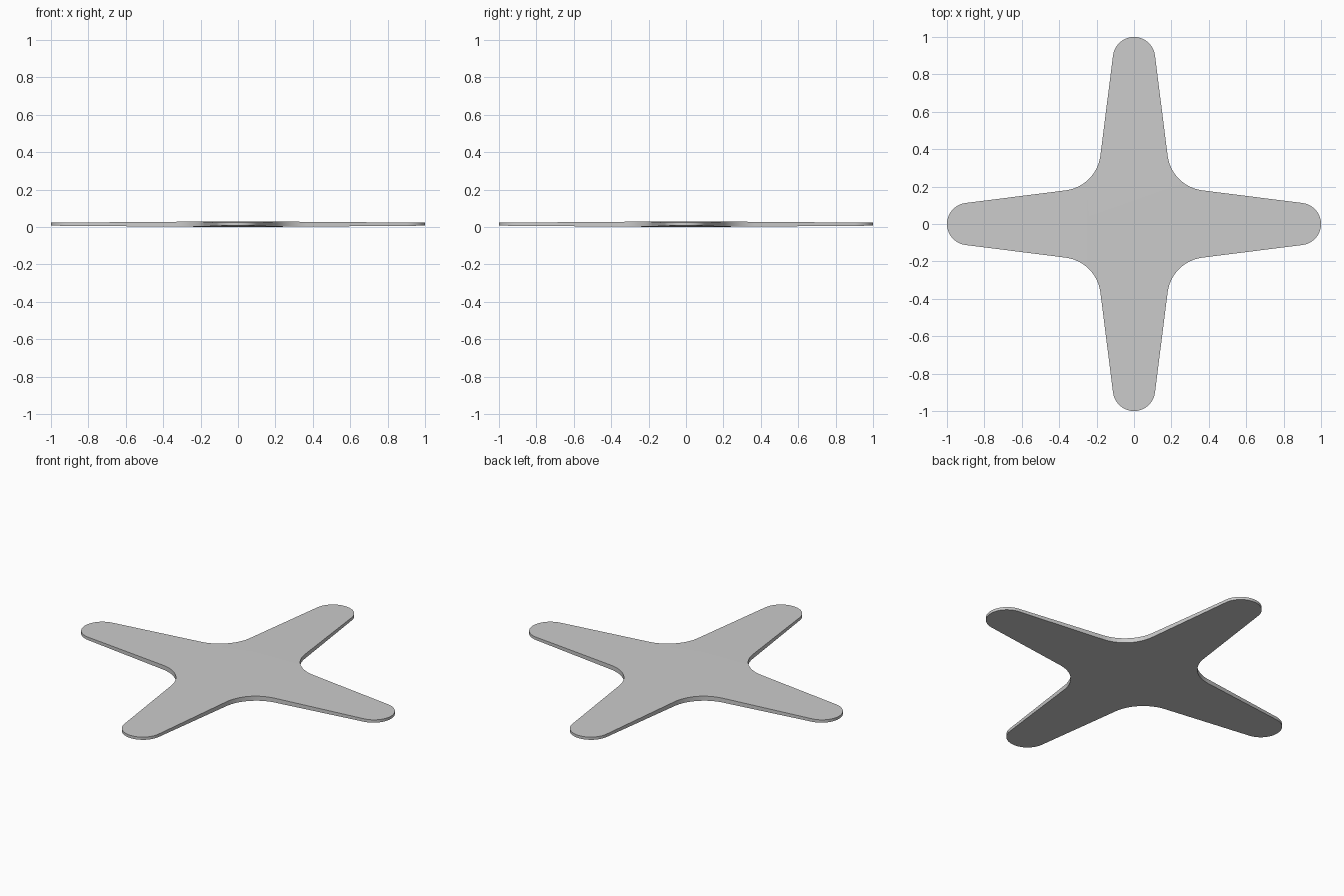
import bpy, bmesh
from math import sin, cos, radians
from mathutils import Matrix

if "Cube" in bpy.data.objects:
    bpy.data.objects.remove(bpy.data.objects["Cube"])

TIP_R = 0.113                    # rounded arm end
FILLET_R, FILLET_C = 0.215, 0.393  # concave blend between arms
TAPER = radians(7.3)             # arm side angle
MID, ROOT_H, END_H = 0.0155, 0.0155, 0.008


def half_height(x):
    return ROOT_H + (END_H - ROOT_H) * x


# Half outline of the +x arm, from the diagonal notch to the tip
half = []
for i in range(9):
    a = radians(225) + (radians(270) - TAPER - radians(225)) * i / 8
    half.append((FILLET_C + FILLET_R * cos(a), FILLET_C + FILLET_R * sin(a)))
for i in range(11):
    a = (radians(90) - TAPER) * (1 - i / 10)
    half.append((1 - TIP_R + TIP_R * cos(a), TIP_R * sin(a)))
outline = half + [(x, -y) for x, y in reversed(half[:-1])]

# One tapered arm wedge, repeated four times round the centre
bm = bmesh.new()
for k in range(4):
    turn = Matrix.Rotation(radians(90 * k), 4, 'Z')
    layers = []
    for side in (1, -1):
        ring = []
        for x, y in [(0, 0)] + outline:
            v = bm.verts.new((x, y, MID + side * half_height(x)))
            v.co = turn @ v.co
            ring.append(v)
        bm.faces.new(ring)
        layers.append(ring)
    top, low = layers
    for i in range(1, len(top) - 1):
        bm.faces.new((top[i], top[i + 1], low[i + 1], low[i]))
bmesh.ops.remove_doubles(bm, verts=bm.verts, dist=0.0001)
bmesh.ops.recalc_face_normals(bm, faces=bm.faces)

mesh = bpy.data.meshes.new("four_arm_plate")
bm.to_mesh(mesh)
bm.free()
plate = bpy.data.objects.new("four_arm_plate", mesh)
bpy.context.collection.objects.link(plate)

# Smooth the curved rim, keep the rim edges sharp
bpy.context.view_layer.objects.active = plate
plate.select_set(True)
bpy.ops.object.shade_smooth_by_angle(angle=radians(30))
